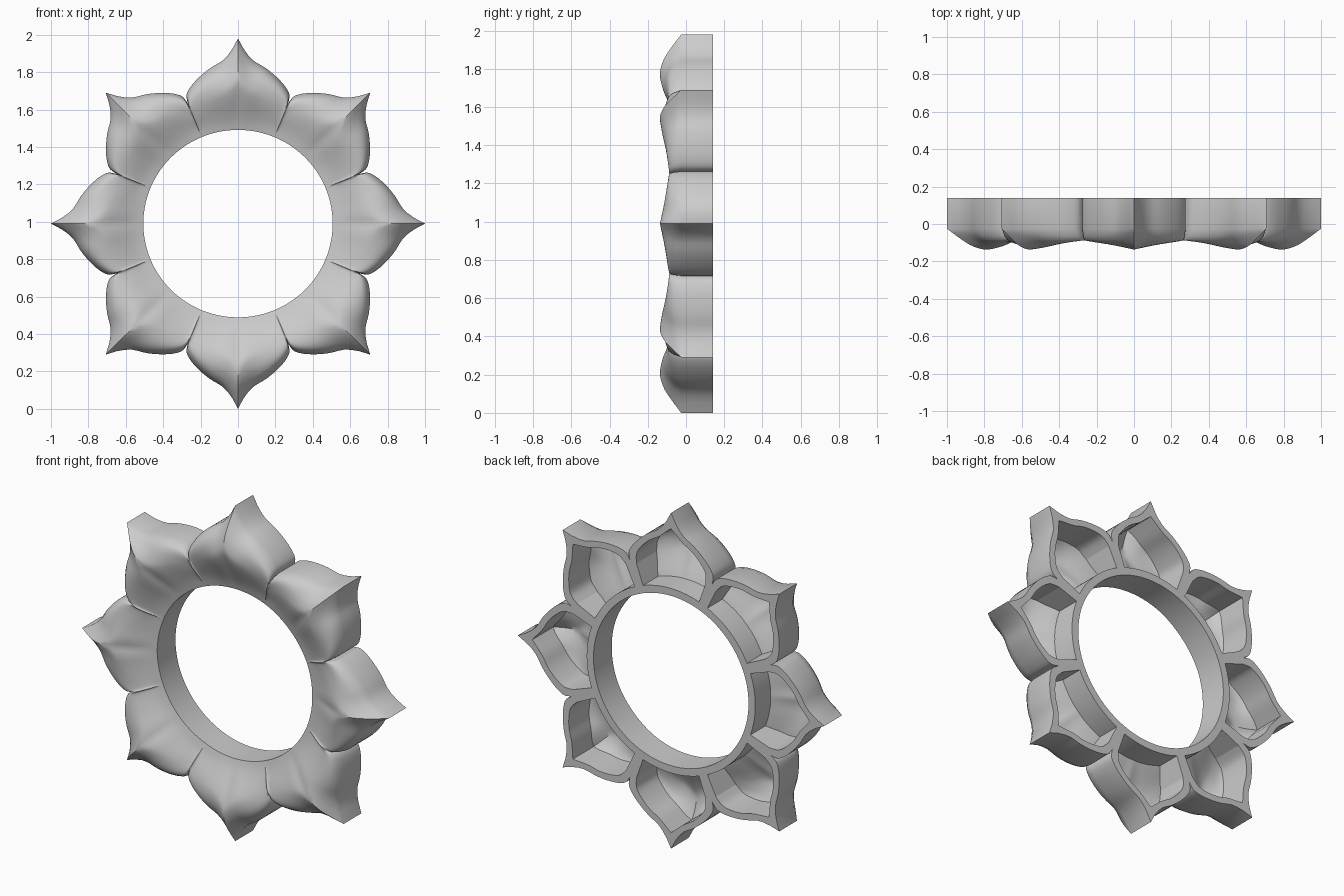
import bpy, bmesh
from math import sin, cos, pi, radians, degrees

if "Cube" in bpy.data.objects:
    bpy.data.objects.remove(bpy.data.objects["Cube"])

HOLE, BACK, EDGE, ZC = 0.506, 0.14, -0.025, 0.99
NX, NT, PETALS = 40, 20, 8

# (angle from petal axis in degrees, radius): petal outline and rear pocket outline
OUTLINE = [(0, 1.0), (2, .94), (5, .888), (10, .853), (15, .815), (19.5, .775), (21.9, .74), (22.5, .70)]
POCKET = [(0, .905), (5, .845), (10, .812), (15, .768), (18, .73), (19.4, .68)]
# radial height profiles: along the ridge and along the valley
RIDGE = [(0, .05), (.11, .2), (.32, .62), (.44, .85), (.57, 1), (.73, .82), (.86, .46), (1, 0)]
VALLEY = [(0, .05), (.2, .25), (.5, .7), (.8, 1), (.93, .75), (1, 0)]


def curve(pts, x):
    """Smooth Hermite interpolation through points."""
    n = len(pts)
    x = min(max(x, pts[0][0]), pts[-1][0])
    k = next(i for i in range(n - 1) if x <= pts[i + 1][0])

    def slope(i):
        a, b = pts[max(i - 1, 0)], pts[min(i + 1, n - 1)]
        return (b[1] - a[1]) / (b[0] - a[0])
    (x0, y0), (x1, y1) = pts[k], pts[k + 1]
    h = x1 - x0
    u = (x - x0) / h
    return (y0 * (1 + 2 * u) * (1 - u) ** 2 + h * slope(k) * u * (1 - u) ** 2
            + y1 * u * u * (3 - 2 * u) - h * slope(k + 1) * u * u * (1 - u))


def front_y(a, r):
    """Depth of the sculpted petal face at petal angle a (degrees), radius r."""
    a = abs(a)
    s = a / 22.5
    t = (r - HOLE) / (curve(OUTLINE, a) - HOLE)
    w = s ** 0.8
    f = (1 - w) * curve(RIDGE, t) + w * curve(VALLEY, t)
    return EDGE - f * (0.112 - 0.05 * s ** 1.2)


bm = bmesh.new()


def vert(a, r, y, axis):
    g = radians(a + axis)
    return bm.verts.new((r * cos(g), y, ZC + 0.99 * r * sin(g)))


def strip(p, q):
    for k in range(len(p) - 1):
        bm.faces.new((p[k], p[k + 1], q[k + 1], q[k]))


def rim(g):
    """Closed boundary loop of a vertex grid."""
    return (g[0][:] + [c[-1] for c in g[1:]] + g[-1][-2::-1] + [c[0] for c in g[-2::-1]])


for p in range(PETALS):
    axis = p * 360 / PETALS
    face, back, floor, mouth = [], [], [], []
    for i in range(NX + 1):
        s = sin(pi / 2 * (2 * i / NX - 1))
        a, b = 22.5 * s, 19.4 * s
        R, P = curve(OUTLINE, abs(a)), curve(POCKET, abs(b))
        rows = [j / NT for j in range(NT + 1)]
        outer = [HOLE + (R - HOLE) * t for t in rows]
        inner = [.55 + (P - .55) * t for t in rows]
        face.append([vert(a, r, front_y(a, r), axis) for r in outer])
        back.append([vert(a, r, BACK, axis) for r in outer])
        floor.append([vert(b, r, front_y(b, r) + .04, axis) for r in inner])
        mouth.append([vert(b, r, BACK, axis) for r in inner])
    # sculpted front and hollow pocket floor
    for g in (face, floor):
        for c0, c1 in zip(g, g[1:]):
            strip(c0, c1)
    # outer wall and hole wall
    for j in (0, -1):
        strip([c[j] for c in face], [c[j] for c in back])
    # flat rear frame and pocket walls
    strip(rim(back), rim(mouth))
    strip(rim(mouth), rim(floor))

bmesh.ops.remove_doubles(bm, verts=bm.verts[:], dist=0.0002)
bmesh.ops.delete(bm, geom=[v for v in bm.verts if not v.link_faces], context='VERTS')
bmesh.ops.recalc_face_normals(bm, faces=bm.faces[:])
mesh = bpy.data.meshes.new("petal_ring")
bm.to_mesh(mesh)
bm.free()
ring = bpy.data.objects.new("petal_ring", mesh)
bpy.context.collection.objects.link(ring)
bpy.context.view_layer.objects.active = ring
ring.select_set(True)
bpy.ops.object.shade_smooth_by_angle(angle=radians(35))
